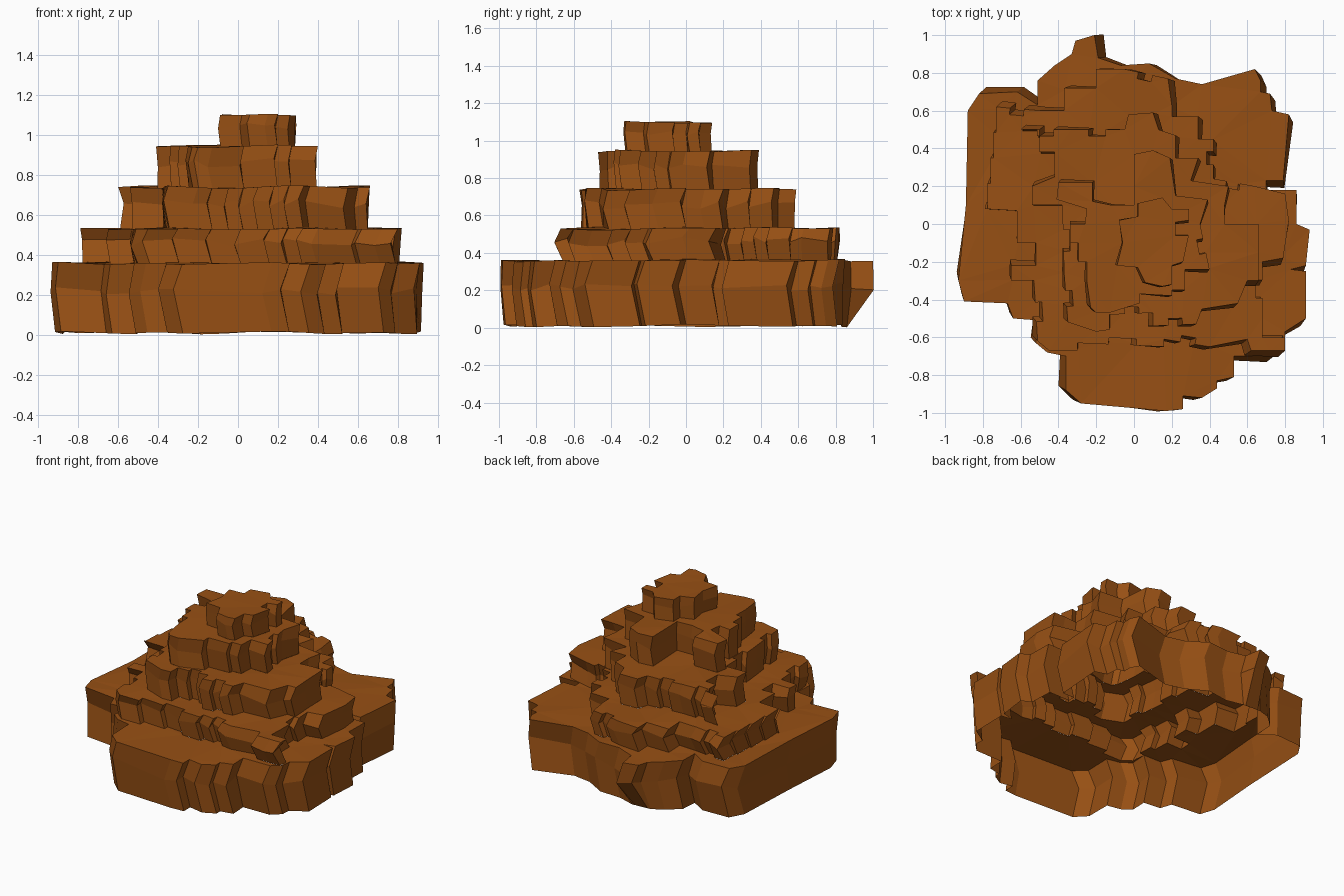
import bpy, bmesh, math, random
from mathutils import Vector, geometry

if "Cube" in bpy.data.objects:
    bpy.data.objects.remove(bpy.data.objects["Cube"])

random.seed(4)
rock = bpy.data.materials.new("brown_rock")
rock.diffuse_color = (0.31, 0.08, 0.007, 1)
rock.use_nodes = True
rock.node_tree.nodes["Principled BSDF"].inputs["Base Color"].default_value = rock.diffuse_color

# Outlines of the five stacked tiers, seen from above
base = [(-.36, -.70), (-.36, -.88), (-.28, -.95), (.17, -.99), (.26, -.98), (.26, -.91), (.36, -.92),
        (.44, -.87), (.44, -.83), (.53, -.81), (.53, -.70), (.74, -.70), (.80, -.64), (.80, -.57), (.91, -.5),
        (.91, -.25), (.83, -.24), (.91, -.22), (.93, -.03), (.86, 0), (.86, .18), (.70, .18), (.70, .23),
        (.79, .23), (.82, .58), (.73, .60), (.72, .69), (.67, .70), (.67, .76), (.64, .82), (.36, .74),
        (.22, .77), (.08, .85), (-.07, .84), (-.19, .88), (-.21, 1.0), (-.31, .97), (-.33, .90), (-.42, .84),
        (-.51, .76), (-.51, .63), (-.62, .70), (-.82, .69), (-.88, .60), (-.89, .10), (-.93, -.30),
        (-.90, -.41), (-.67, -.42), (-.64, -.5), (-.51, -.51), (-.52, -.63), (-.46, -.68)]
second = [(-.51, -.62), (-.45, -.67), (-.3, -.67), (-.3, -.63), (.16, -.65), (.16, -.61), (.4, -.65), (.6, -.61),
          (.62, -.67), (.72, -.67), (.80, -.60), (.68, -.5), (.68, -.2), (.79, -.18), (.82, .02), (.80, .16),
          (.64, .2), (.42, .24), (.42, .45), (.34, .57), (.2, .63), (.18, .77), (-.05, .82), (-.2, .72),
          (-.37, .6), (-.5, .6), (-.73, .62), (-.79, .08), (-.62, .07), (-.52, -.1), (-.65, -.22), (-.65, -.3),
          (-.53, -.3)]
third = [(-.35, -.52), (-.2, -.57), (-.13, -.56), (-.13, -.48), (.1, -.47), (.1, -.54), (.33, -.53), (.36, -.45),
         (.55, -.42), (.6, -.3), (.66, -.15), (.57, 0), (.48, .1), (.5, .2), (.3, .23), (.34, .35), (.22, .47),
         (.13, .5), (.1, .59), (-.03, .58), (-.05, .5), (-.33, .5), (-.6, .5), (-.5, .38), (-.42, .25),
         (-.54, .2), (-.38, .1), (-.37, -.26)]
fourth = [(-.23, -.44), (-.2, -.47), (-.13, -.47), (.03, -.42), (.03, -.37), (.2, -.38), (.2, -.35), (.27, -.35),
          (.4, -.24), (.35, 0), (.39, .13), (.22, .15), (.19, .35), (.1, .39), (0, .37), (0, .2), (-.12, .1),
          (-.22, .12), (-.4, .22), (-.41, .13), (-.25, .08), (-.26, 0), (-.34, -.1), (-.25, -.3)]
peak = [(-.09, -.22), (.02, -.23), (.06, -.31), (.15, -.33), (.2, -.32), (.2, -.22), (.26, -.2), (.29, -.06),
        (.22, -.06), (.22, .01), (.29, .02), (.2, .08), (.15, .14), (.02, .11), (.02, .04), (-.08, .02),
        (-.06, -.1)]
heights = [.01, .36, .53, .74, .945, 1.10]


def stepped(points):
    """Turn diagonal runs into blocky jogs and break up long straight runs."""
    out = []
    for a, b in zip(points, points[1:] + points[:1]):
        out.append(a)
        dx, dy = b[0] - a[0], b[1] - a[1]
        length = math.hypot(dx, dy)
        if min(abs(dx), abs(dy)) >= .06:
            n = max(1, round(length / .14))
            x_first = random.random() < .5
            for i in range(n):
                p, q = i / n, (i + 1) / n
                if i:
                    out.append((a[0] + dx * p, a[1] + dy * p))
                u, v = (q, p) if x_first else (p, q)
                out.append((a[0] + dx * u, a[1] + dy * v))
        elif length > .21:
            # shallow notch in the middle of the run
            d = .035
            nx, ny = -dy / length * d, dx / length * d
            for f, s in ((.36, 0), (.36, 1), (.68, 1), (.68, 0)):
                out.append((a[0] + dx * f + nx * s, a[1] + dy * f + ny * s))
    return out


def uneven(x, y, z):
    return z + .008 * math.sin(9 * x + 3 * z) * math.cos(7 * y)


def inside(p, poly):
    hit = False
    for a, b in zip(poly, poly[1:] + poly[:1]):
        if (a[1] > p[1]) != (b[1] > p[1]) and p[0] < (b[0] - a[0]) * (p[1] - a[1]) / (b[1] - a[1]) + a[0]:
            hit = not hit
    return hit


def make_tier(name, outline, hole, z0, z1):
    bm = bmesh.new()
    # Wall: bottom, twisted middle and top rings
    rings = []
    for turn, size, t in ((0, .985, 0), (-.048, .995, .6), (0, 1, 1)):
        c, s = math.cos(turn) * size, math.sin(turn) * size
        z = z0 + (z1 - z0) * t
        ring = []
        for x, y in outline:
            px, py = x * c - y * s, x * s + y * c
            if t == 0:
                py = min(py, .86)
            jitter = random.uniform(-.02, .02) if t == .6 else 0
            ring.append(bm.verts.new((px, py, uneven(x, y, z + jitter))))
        rings.append(ring)
    n = len(outline)
    for lo, hi in zip(rings, rings[1:]):
        for i in range(n):
            j = (i + 1) % n
            bm.faces.new((lo[i], lo[j], hi[j], hi[i]))
    # Ledge: top surface, open where the next tier rises
    m = len(hole)
    edges = [(i, (i + 1) % n) for i in range(n)] + [(n + i, n + (i + 1) % m) for i in range(m)]
    pts = [Vector(p) for p in outline + hole]
    co, _, tris, *_ = geometry.delaunay_2d_cdt(pts, edges, [], 0, 1e-5)
    top = [bm.verts.new((p.x, p.y, uneven(p.x, p.y, z1))) for p in co]
    for t in tris:
        mid = sum((co[i] for i in t), Vector((0, 0))) / len(t)
        if inside(mid, outline) and not (hole and inside(mid, hole)):
            bm.faces.new([top[i] for i in t])
    bmesh.ops.remove_doubles(bm, verts=bm.verts[:], dist=1e-4)
    bmesh.ops.delete(bm, geom=[v for v in bm.verts if not v.link_faces], context='VERTS')
    bmesh.ops.recalc_face_normals(bm, faces=bm.faces[:])
    # An open shell must face outwards: its ledge looks up
    if sum(f.normal.z * f.calc_area() for f in bm.faces) < 0:
        bmesh.ops.reverse_faces(bm, faces=bm.faces[:])
    mesh = bpy.data.meshes.new(name)
    bm.to_mesh(mesh)
    bm.free()
    mesh.materials.append(rock)
    bpy.context.collection.objects.link(bpy.data.objects.new(name, mesh))


outlines = [base] + [stepped(o) for o in (second, third, fourth, peak)]
names = ["base_tier", "second_tier", "third_tier", "fourth_tier", "peak_tier"]
for k, name in enumerate(names):
    hole = [(x * .985, y * .985) for x, y in outlines[k + 1]] if k < 4 else []
    make_tier(name, outlines[k], hole, heights[k], heights[k + 1])
